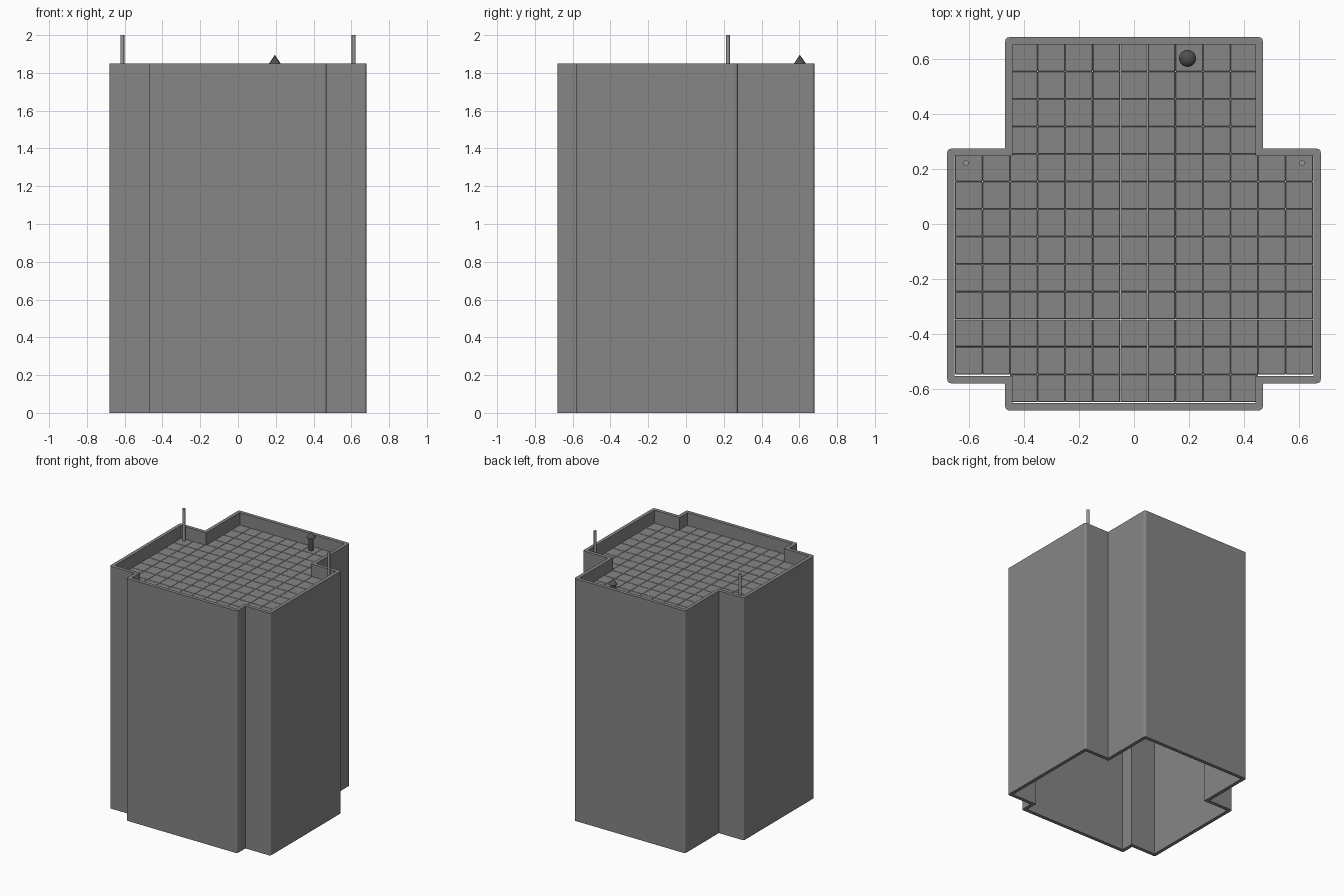
import bpy, bmesh, math
from mathutils import Matrix

if "Cube" in bpy.data.objects:
    bpy.data.objects.remove(bpy.data.objects["Cube"])

H, ROOF, T = 1.85, 1.755, 0.027


def material(name, r, g, b):
    m = bpy.data.materials.new(name)
    m.diffuse_color = (r, g, b, 1)
    m.use_nodes = True
    m.node_tree.nodes["Principled BSDF"].inputs["Base Color"].default_value = m.diffuse_color
    return m


CONCRETE = material("dark_concrete", 0.24, 0.24, 0.24)
STEEL = material("pole_steel", 0.32, 0.32, 0.32)
VENT = material("vent_metal", 0.085, 0.08, 0.072)


def finish(name, bm, mat, smooth=False):
    bmesh.ops.recalc_face_normals(bm, faces=bm.faces)
    me = bpy.data.meshes.new(name)
    bm.to_mesh(me)
    bm.free()
    me.materials.append(mat)
    ob = bpy.data.objects.new(name, me)
    bpy.context.collection.objects.link(ob)
    if smooth:
        bpy.ops.object.select_all(action='DESELECT')
        ob.select_set(True)
        bpy.context.view_layer.objects.active = ob
        bpy.ops.object.shade_smooth_by_angle(angle=math.radians(35))
    return ob


# Stepped footprint: central block plus two side wings, inset by d
def outline(d):
    xi, xo = 0.469 - d, 0.68 - d
    half = [(xi, -0.679 + d), (xi, -0.58 + d), (xo, -0.58 + d),
            (xo, 0.274 - d), (xi, 0.274 - d), (xi, 0.68 - d)]
    return half + [(-x, y) for x, y in reversed(half)]


# Hollow outer wall, open above and below, with rounded outer corners
bm = bmesh.new()
rings = [[bm.verts.new((x, y, z)) for x, y in outline(d)]
         for d, z in ((0, 0), (0, H), (T, H), (T, 0))]
n = len(rings[0])
for r in range(4):
    a, b = rings[r], rings[(r + 1) % 4]
    for i in range(n):
        j = (i + 1) % n
        bm.faces.new((a[i], a[j], b[j], b[i]))
convex = [0, 2, 3, 5, 6, 8, 9, 11]
edges = [bm.edges.get((rings[0][i], rings[1][i])) for i in convex]
bmesh.ops.bevel(bm, geom=edges, offset=0.014, segments=3, profile=0.5,
                affect='EDGES')
finish("building_wall", bm, CONCRETE)

# Roof paving: bevelled square tiles, four rows behind, eight across wings, one in front
bm = bmesh.new()
P, TH = 0.1003, 0.02
for row in range(13):
    cols = 6 if 4 <= row < 12 else 4
    for c in range(-cols, cols + 1):
        m = (Matrix.Translation((c * P, 0.606 - row * P, ROOF - TH / 2))
             @ Matrix.Diagonal((P - 0.0002, P - 0.0002, TH, 1)))
        bmesh.ops.create_cube(bm, size=1, matrix=m)
bmesh.ops.bevel(bm, geom=bm.edges[:], offset=0.002, segments=1, affect='EDGES')
finish("roof_tiles", bm, CONCRETE)


def cone(name, x, y, z0, z1, r0, r1, mat, seg=16):
    bm = bmesh.new()
    bmesh.ops.create_cone(bm, cap_ends=True, segments=seg, radius1=r0,
                          radius2=r1, depth=z1 - z0,
                          matrix=Matrix.Translation((x, y, (z0 + z1) / 2)))
    return finish(name, bm, mat, smooth=True)


# Antenna poles in the rear corners of the wings
for side, s in (("left", -1), ("right", 1)):
    cone("antenna_" + side, s * 0.612, 0.222, ROOF - 0.01, 2.0, 0.01, 0.01, STEEL)

# Vent pipe with conical cap
cone("vent_pipe", 0.195, 0.603, ROOF - 0.01, 1.855, 0.018, 0.018, VENT)
cone("vent_cap", 0.195, 0.603, 1.85, 1.896, 0.031, 0.0, VENT, 24)
